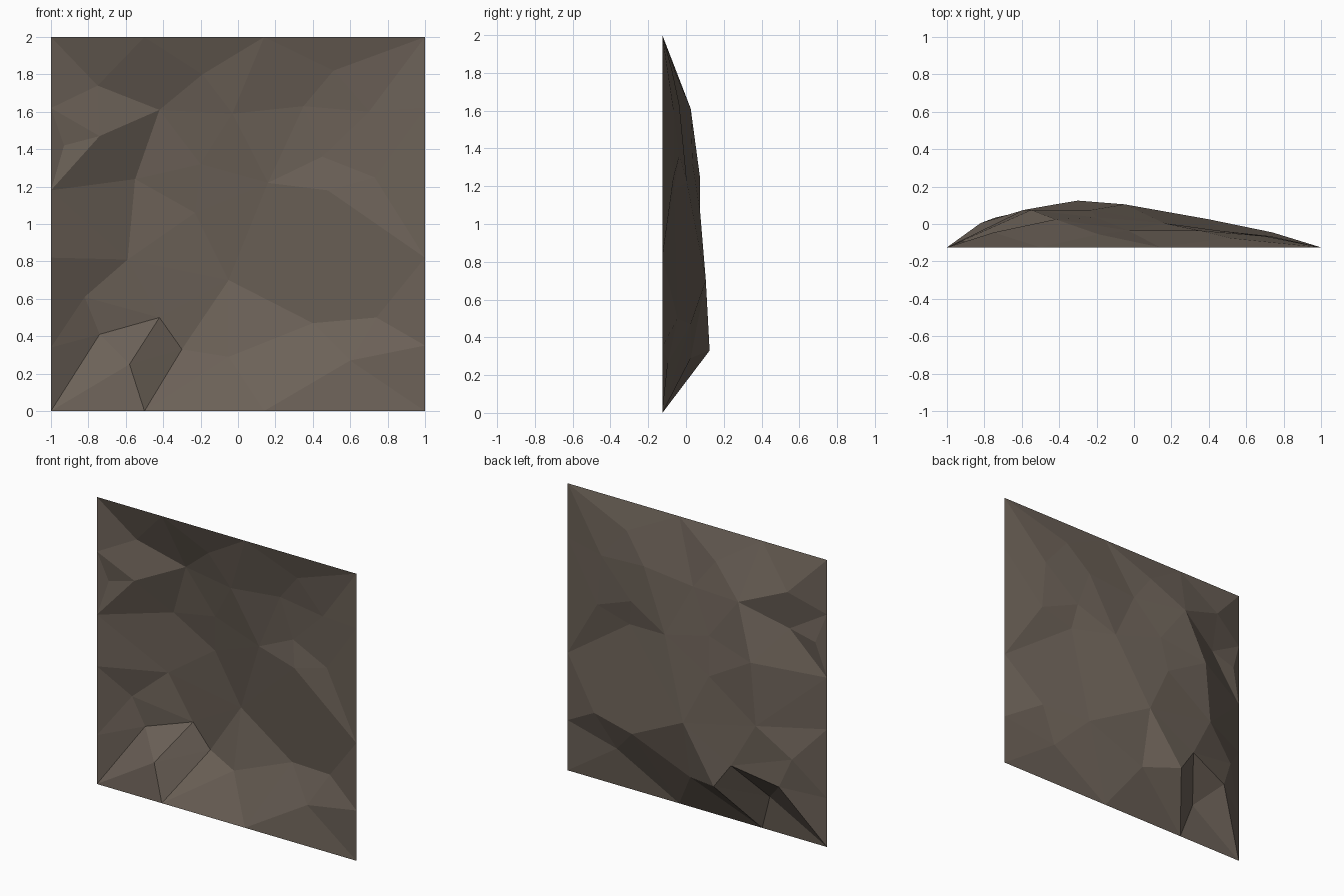
import bpy
import bmesh
from mathutils import Vector
from mathutils.geometry import delaunay_2d_cdt

default_cube = bpy.data.objects.get("Cube")
if default_cube:
    bpy.data.objects.remove(default_cube, do_unlink=True)

FRONT = -0.125  # plane that holds the square rim

# Rim points: x, z
rim = {
    "bottom_left": (-1, 0), "bottom_a": (-.5, 0), "bottom_b": (.14, 0),
    "bottom_right": (1, 0), "right_a": (1, .35), "right_b": (1, .82),
    "right_c": (1, 1.62), "top_right": (1, 2), "top_b": (.14, 2),
    "top_a": (-.5, 2), "top_left": (-1, 2), "left_d": (-1, 1.62),
    "left_c": (-1, 1.18), "left_b": (-1, .82), "left_a": (-1, .34),
}

# Inner rock points: x, z, depth behind the rim
inner = {
    "lump_left": (-.74, .41, .16), "lump_top": (-.42, .5, .23),
    "lump_right": (-.3, .33, .25), "lump_tip": (-.58, .25, .03),
    "hollow": (-.05, .7, .23), "floor": (-.05, .29, .15),
    "ledge": (.4, .47, .15), "ledge_end": (.74, .5, .08),
    "foot": (.6, .27, .03), "shelf": (-.59, .81, .2),
    "shelf_end": (-.82, .61, .13), "wall": (-.55, 1.24, .2),
    "brow": (-.42, 1.61, .15), "cheek": (-.74, 1.47, .04),
    "chip": (-.93, 1.42, .03), "crest": (-.75, 1.74, .08),
    "ridge": (-.19, 1.8, .07), "ridge_end": (-.03, 1.59, .09),
    "slope": (-.2, 1.32, .16), "middle": (-.23, 1.06, .2),
    "centre": (.16, 1.22, .13), "step": (.48, 1.18, .06),
    "step_end": (.73, 1.25, .06), "bulge": (.45, 1.36, .09),
    "peak": (.35, 1.63, .09), "spur": (.51, 1.82, .05),
    "flank": (.7, 1.6, .06),
}

# Crease lines that the facets must follow
creases = [
    ["bottom_left", "lump_left", "lump_top", "lump_right", "bottom_a"],
    ["bottom_a", "lump_tip", "lump_top"],
    ["lump_tip", "bottom_left"],
    ["lump_left", "shelf_end", "shelf", "left_b"],
    ["shelf_end", "left_a", "lump_left"],
    ["shelf", "wall", "left_c"],
    ["wall", "brow", "cheek", "left_c"],
    ["cheek", "chip", "left_c"],
    ["left_d", "crest", "brow", "top_a", "ridge", "ridge_end", "brow"],
    ["left_d", "cheek"],
    ["top_a", "crest", "top_left"],
    ["ridge", "top_b", "ridge_end", "centre"],
    ["wall", "middle", "shelf", "hollow", "centre"],
    ["centre", "step", "step_end", "bulge", "centre"],
    ["middle", "centre"],
    ["lump_top", "hollow", "lump_right", "floor", "ledge", "hollow", "floor"],
    ["ledge", "ledge_end", "right_a", "foot", "bottom_b"],
    ["foot", "ledge"],
    ["step_end", "right_b"],
    ["step_end", "right_c", "flank", "bulge"],
    ["top_b", "spur", "top_right"],
    ["spur", "peak", "bulge"],
]

points = {name: (x, z, 0) for name, (x, z) in rim.items()}
points.update(inner)
names = list(points)
index = {name: i for i, name in enumerate(names)}

border = list(rim)
edges = []
for chain in [border + border[:1]] + creases:
    edges += [(index[a], index[b]) for a, b in zip(chain, chain[1:])]

# Facet the sheet, then push each point back to its depth
flat = [Vector(points[name][:2]) for name in names]
verts, _, faces, origins, _, _ = delaunay_2d_cdt(flat, edges, [], 1, 1e-5)

bm = bmesh.new()
corners = []
for point, origin in zip(verts, origins):
    depth = points[names[origin[0]]][2]
    corners.append(bm.verts.new((point.x, FRONT + depth, point.y)))
for face in faces:
    bm.faces.new([corners[i] for i in face])
bm.normal_update()
for face in bm.faces:
    if face.normal.y > 0:
        face.normal_flip()

mesh = bpy.data.meshes.new("rock_wall")
bm.to_mesh(mesh)
bm.free()
rock_wall = bpy.data.objects.new("rock_wall", mesh)
bpy.context.collection.objects.link(rock_wall)

# Brown stone
stone = bpy.data.materials.new("brown_stone")
stone.use_nodes = True
colour = (0.150, 0.121, 0.097, 1)
stone.diffuse_color = colour
stone.node_tree.nodes["Principled BSDF"].inputs["Base Color"].default_value = colour
mesh.materials.append(stone)
